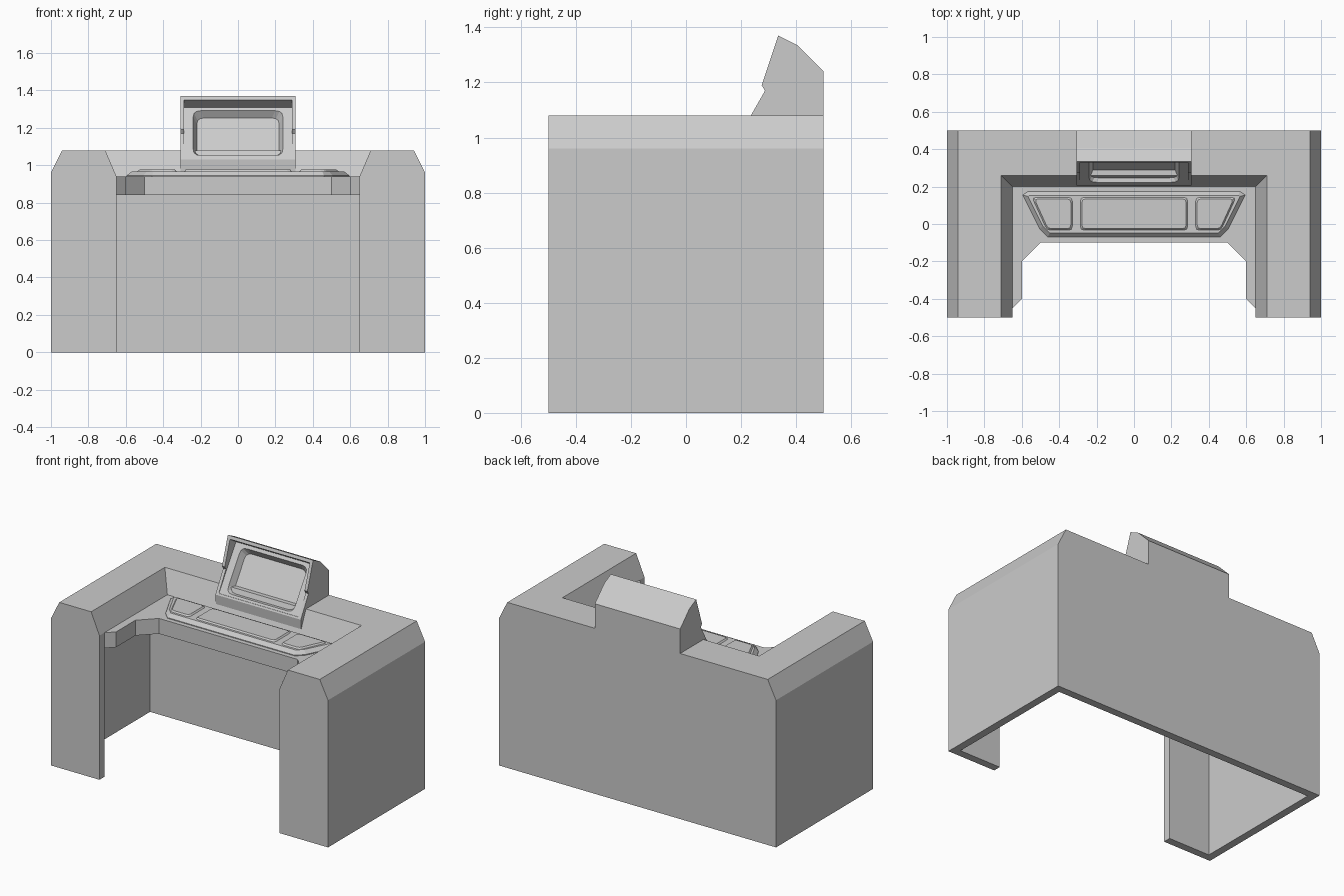
import bpy, bmesh
from mathutils import Vector

if "Cube" in bpy.data.objects:
    bpy.data.objects.remove(bpy.data.objects["Cube"])


def loft(name, *loops):
    """Closed solid through matching loops of 3D points, capped at both ends."""
    bm = bmesh.new()
    rings = [[bm.verts.new(p) for p in loop] for loop in loops]
    n = len(rings[0])
    for a, b in zip(rings, rings[1:]):
        for i in range(n):
            j = (i + 1) % n
            bm.faces.new((a[i], a[j], b[j], b[i]))
    bm.faces.new(rings[0])
    bm.faces.new(rings[-1])
    bmesh.ops.recalc_face_normals(bm, faces=bm.faces)
    me = bpy.data.meshes.new(name)
    bm.to_mesh(me)
    bm.free()
    ob = bpy.data.objects.new(name, me)
    bpy.context.collection.objects.link(ob)
    return ob


def at_z(pts, z):
    return [(x, y, z) for x, y in pts]


def side_prism(name, yz, hw):
    return loft(name, [(-hw, y, z) for y, z in yz], [(hw, y, z) for y, z in yz])


def mirrored(half):
    return half + [(-x, y) for x, y in reversed(half)]


def inset(pts, d):
    """Inset a counter-clockwise outline by d."""
    out = []
    for i, p in enumerate(pts):
        p, a, b = Vector(p), Vector(pts[i - 1]), Vector(pts[(i + 1) % len(pts)])
        e1, e2 = (p - a).normalized(), (b - p).normalized()
        n1, n2 = Vector((-e1.y, e1.x)), Vector((-e2.y, e2.x))
        out.append(tuple(p + (n1 + n2) * d / (1 + n1.dot(n2))))
    return out


def rounded(pts, r, seg=3):
    out = []
    for i, p in enumerate(pts):
        p, a, b = Vector(p), Vector(pts[i - 1]), Vector(pts[(i + 1) % len(pts)])
        s, e = p + (a - p).normalized() * r, p + (b - p).normalized() * r
        for k in range(seg + 1):
            t = k / seg
            out.append(tuple(s * (1 - t) ** 2 + p * 2 * t * (1 - t) + e * t * t))
    return out


def cut(ob, cutter):
    cutter.hide_render = True
    mod = ob.modifiers.new("cut", 'BOOLEAN')
    mod.object, mod.operation, mod.solver = cutter, 'DIFFERENCE', 'EXACT'
    bpy.context.view_layer.objects.active = ob
    bpy.ops.object.modifier_apply(modifier=mod.name)
    bpy.data.objects.remove(cutter)


# Desk body: block with bevelled outer top edges
section = mirrored([(1, 0), (1, .96), (.94, 1.08)])
body = loft("desk_body", [(x, -.5, z) for x, z in section], [(x, .5, z) for x, z in section])


def well(z):
    s = (z - .94) / .14 * .06
    return at_z([(-.65 - s, -.7), (.65 + s, -.7), (.65 + s, .2 + s), (-.65 - s, .2 + s)], z)


# Sunken worktop, leg room opening and hollow underside
cut(body, loft("well_cutter", well(.94), well(1.2)))
opening = mirrored([(.65, -.7), (.65, -.45), (.6, -.4), (.6, -.2), (.5, -.1)])
cut(body, loft("opening_cutter", at_z(opening, -.2), at_z(opening, 1.0)))
hollow = [(-.95, -.45), (.95, -.45), (.95, .45), (-.95, .45)]
cut(body, loft("hollow_cutter", at_z(hollow, -.3), at_z(hollow, .84)))

# Display housing with a recessed, tilted front
housing = side_prism("display_housing", [
    (.215, .92), (.207, 1.03), (.287, 1.17), (.275, 1.19), (.335, 1.37),
    (.405, 1.335), (.5, 1.24), (.5, 1.08), (.4, .92)], .308)
cut(housing, side_prism("recess_cutter", [
    (.1, 1.04), (.215, 1.04), (.39, 1.31), (.173, 1.45), (.1, 1.45)], .288))

# Rounded screen pocket sunk into the tilted panel
base = Vector((0, .215, 1.04))
up = Vector((0, .175, .27)).normalized()
inward = Vector((0, up.z, -up.y))


def screen(d_in, depth):
    pts = rounded(inset([(-.24, .015), (.24, .015), (.24, .3), (-.24, .3)], d_in), .04)
    return [base + Vector((u, 0, 0)) + up * v + inward * depth for u, v in pts]


cut(housing, loft("screen_cutter", screen(-.005, -.01), screen(.02, .04)))

# Control panel on the worktop
outline = [(-.46, -.07), (.46, -.07), (.505, -.025), (.595, .155),
           (.565, .175), (-.565, .175), (-.595, .155), (-.505, -.025)]
loft("control_panel", at_z(outline, .93), at_z(outline, .945), at_z(inset(outline, .022), .968))


# Raised key pads: one wide, two tapered at the sides
def pad(name, pts):
    loft(name, at_z(rounded(pts, .02, 2), .96), at_z(rounded(pts, .02, 2), .968),
         at_z(rounded(inset(pts, .008), .02, 2), .977))


pad("centre_pad", [(-.287, -.033), (.287, -.033), (.287, .142), (-.287, .142)])
tapered = [(.33, -.033), (.465, -.033), (.545, .142), (.33, .142)]
pad("right_pad", tapered)
pad("left_pad", [(-x, y) for x, y in reversed(tapered)])
